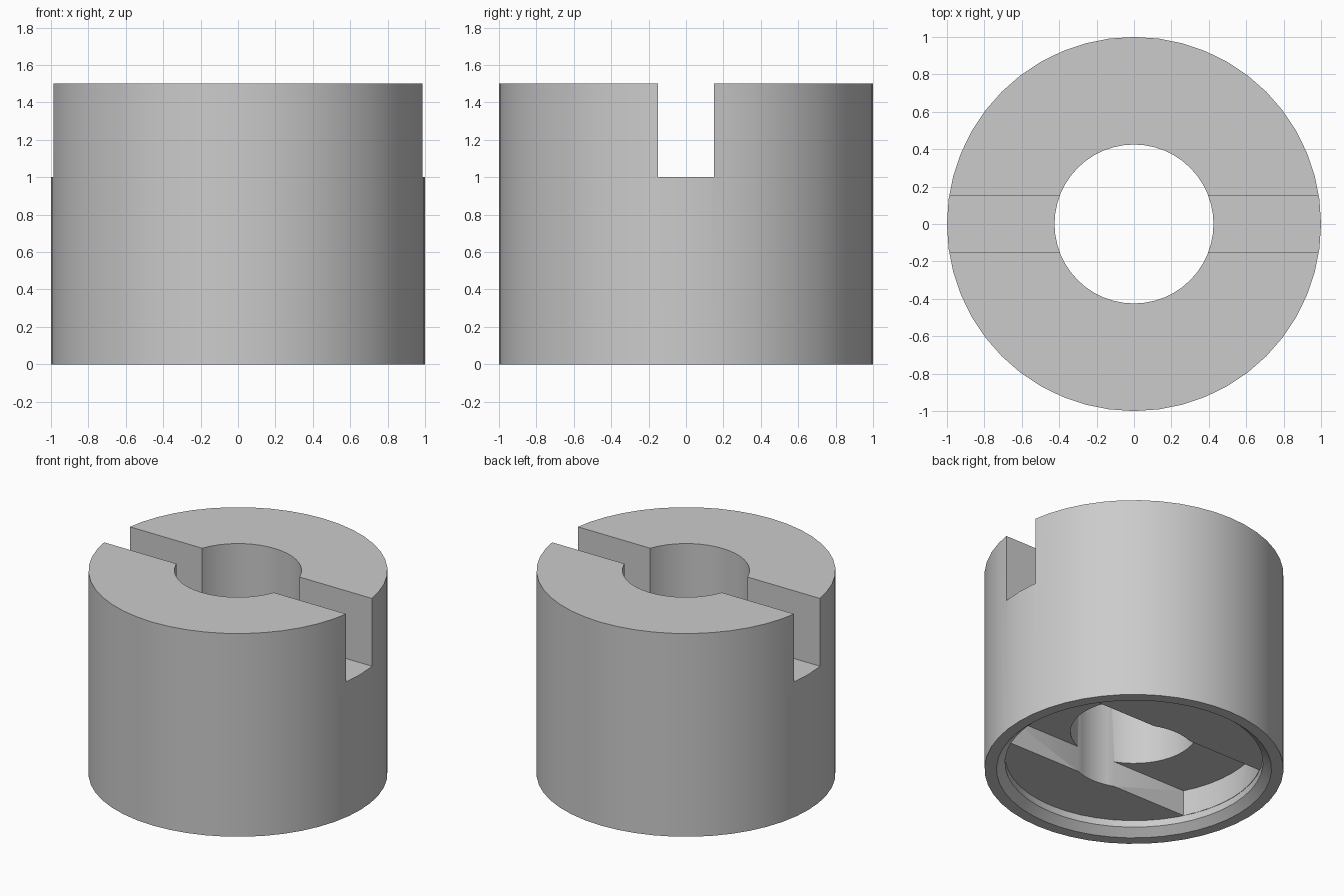
import bpy, bmesh
from math import sin, cos, asin, pi, radians

SEGMENTS = 48
OUTER, BORE, RECESS = 1.0, 0.425, 0.863
HEIGHT = 1.5

cube = bpy.data.objects.get("Cube")
if cube:
    bpy.data.objects.remove(cube, do_unlink=True)

grey = bpy.data.materials.new("plain_grey")
grey.use_nodes = True
colour = (0.6, 0.6, 0.6, 1)
grey.diffuse_color = colour
grey.node_tree.nodes["Principled BSDF"].inputs["Base Color"].default_value = colour


def add_object(name, bm):
    bmesh.ops.recalc_face_normals(bm, faces=bm.faces)
    mesh = bpy.data.meshes.new(name)
    bm.to_mesh(mesh)
    bm.free()
    mesh.materials.append(grey)
    obj = bpy.data.objects.new(name, mesh)
    bpy.context.collection.objects.link(obj)
    return obj


def lathe(name, profile):
    """Revolve a closed (radius, z) profile around the z axis."""
    bm = bmesh.new()
    rings = []
    for i in range(SEGMENTS):
        a = 2 * pi * i / SEGMENTS
        rings.append([bm.verts.new((r * cos(a), r * sin(a), z)) for r, z in profile])
    for i, ring in enumerate(rings):
        following = rings[(i + 1) % SEGMENTS]
        for j in range(len(profile)):
            k = (j + 1) % len(profile)
            bm.faces.new((ring[j], following[j], following[k], ring[k]))
    return add_object(name, bm)


def prism(name, outline, low, high):
    """Extrude an (x, y) outline between two heights."""
    bm = bmesh.new()
    face = bm.faces.new([bm.verts.new((x, y, low)) for x, y in outline])
    lifted = bmesh.ops.extrude_face_region(bm, geom=[face])["geom"]
    verts = [v for v in lifted if isinstance(v, bmesh.types.BMVert)]
    bmesh.ops.translate(bm, verts=verts, vec=(0, 0, high - low))
    return add_object(name, bm)


def slot_outline(radius, half_width, steps=8):
    """Slot along x with ends rounded to the given radius."""
    limit = asin(half_width / radius)
    angles = [-limit + 2 * limit * i / steps for i in range(steps + 1)]
    right = [(radius * cos(a), radius * sin(a)) for a in angles]
    return right + [(-x, -y) for x, y in right]


# Collar body with bore, chamfered rim and shallow recess underneath
collar = lathe("slotted_collar", [
    (OUTER, 0), (OUTER, HEIGHT), (BORE, HEIGHT),
    (BORE, 0.1), (RECESS, 0.1), (RECESS, 0.05), (0.92, 0),
])

# Narrow open slot in the top, wide closed slot in the underside
cutters = [
    prism("top_slot_cutter", slot_outline(1.2, 0.15), 1.0, HEIGHT + 0.2),
    prism("bottom_slot_cutter", slot_outline(RECESS - 0.003, 0.395), 0.07, 0.29),
]

bpy.context.view_layer.objects.active = collar
for cutter in cutters:
    cutter.hide_render = True
    cut = collar.modifiers.new(cutter.name, "BOOLEAN")
    cut.operation = "DIFFERENCE"
    cut.solver = "EXACT"
    cut.object = cutter
    bpy.ops.object.modifier_apply(modifier=cut.name)
    bpy.data.objects.remove(cutter, do_unlink=True)

bpy.ops.object.select_all(action="DESELECT")
collar.select_set(True)
bpy.ops.object.shade_smooth_by_angle(angle=radians(30))
